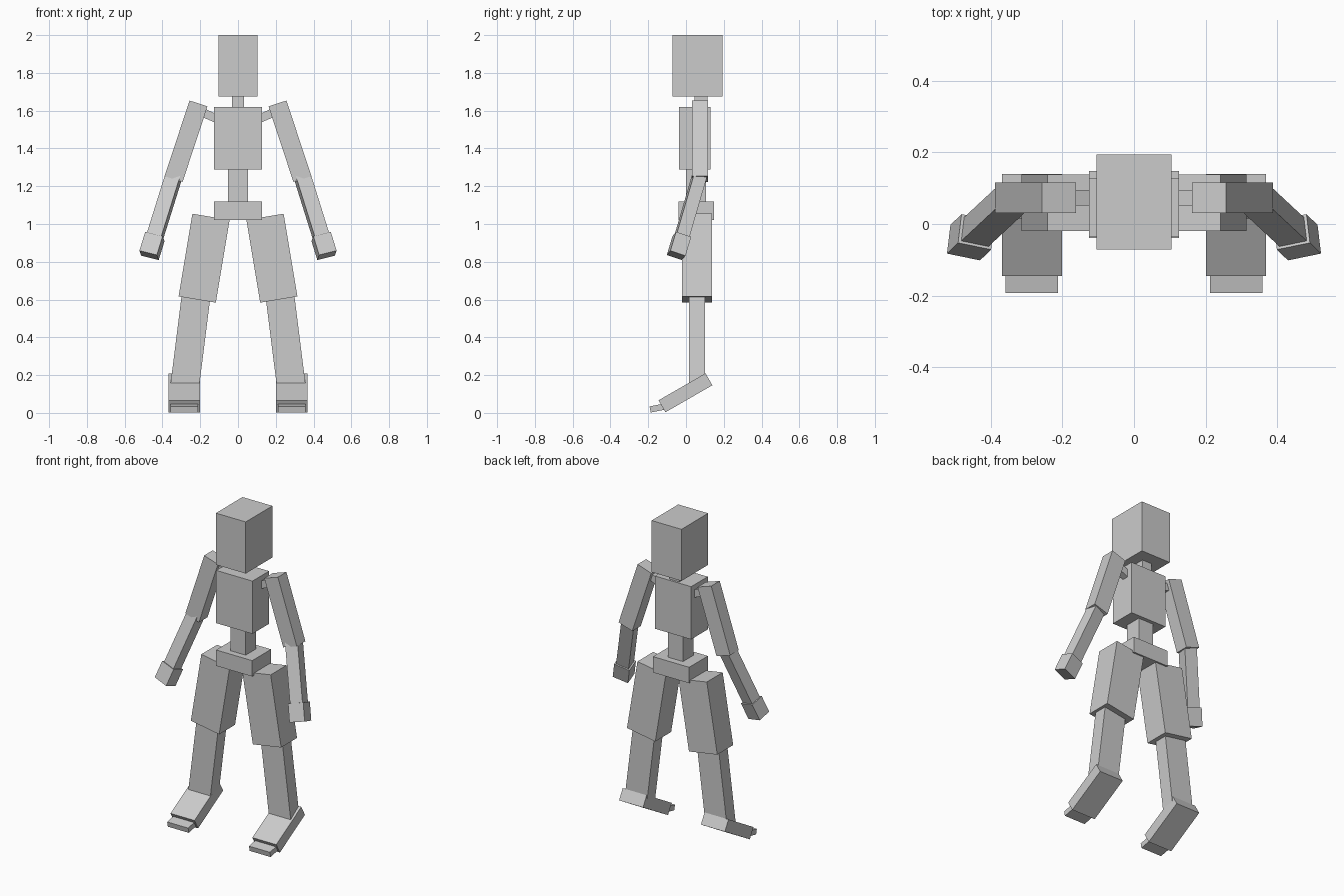
import bpy
import bmesh
from mathutils import Matrix, Vector

cube = bpy.data.objects.get("Cube")
if cube:
    bpy.data.objects.remove(cube, do_unlink=True)

# One plain grey for the whole figure
grey = bpy.data.materials.new("plain grey")
grey.use_nodes = True
grey.diffuse_color = (0.6, 0.6, 0.6, 1)
grey.node_tree.nodes["Principled BSDF"].inputs["Base Color"].default_value = (0.6, 0.6, 0.6, 1)


def beam(name, start, end, width, depth, side=(1, 0, 0)):
    """Box running from start to end; width lies along side, depth across it."""
    start, end, side = Vector(start), Vector(end), Vector(side)
    axis = (end - start).normalized()
    side = (side - axis * side.dot(axis)).normalized()
    across = axis.cross(side)
    turn = Matrix((side, across, axis)).transposed().to_4x4()
    size = Matrix.Diagonal((width, depth, (end - start).length, 1))
    bm = bmesh.new()
    bmesh.ops.create_cube(bm, size=1, matrix=turn @ size)
    mesh = bpy.data.meshes.new(name)
    bm.to_mesh(mesh)
    bm.free()
    mesh.materials.append(grey)
    obj = bpy.data.objects.new(name, mesh)
    obj.location = (start + end) / 2
    bpy.context.collection.objects.link(obj)
    return obj


def pair(name, start, end, width, depth, side=(1, 0, 0)):
    """The same limb box on the left (+x) and mirrored on the right."""
    for label, s in (("left", 1), ("right", -1)):
        def flip(v):
            return (v[0] * s, v[1], v[2])
        beam(f"{label}_{name}", flip(start), flip(end), width, depth, flip(side))


# Head, trunk and pelvis
beam("head", (0, 0.061, 1.675), (0, 0.061, 2.0), 0.208, 0.265)
beam("neck", (0, 0.08, 1.6), (0, 0.08, 1.69), 0.066, 0.07)
beam("chest", (0, 0.046, 1.288), (0, 0.046, 1.62), 0.252, 0.165)
beam("waist", (0, 0.053, 1.1), (0, 0.053, 1.3), 0.106, 0.105)
beam("pelvis", (0, 0.055, 1.02), (0, 0.055, 1.12), 0.252, 0.187)

# Arms: the forearms and hands bend forward and twist slightly
twist = (0.95, 0.2, 0.25)
pair("shoulder", (0.1, 0.073, 1.552), (0.21, 0.073, 1.6), 0.043, 0.045, (0, 1, 0))
pair("upper_arm", (0.209, 0.073, 1.638), (0.341, 0.073, 1.238), 0.1, 0.085)
pair("forearm", (0.338, 0.073, 1.26), (0.44, -0.022, 0.934), 0.08, 0.07, twist)
pair("hand", (0.44, -0.022, 0.934), (0.471, -0.052, 0.834), 0.097, 0.085, twist)

# Legs: feet slope down from heel to toe
pair("thigh", (0.143, 0.059, 1.038), (0.216, 0.059, 0.6), 0.2, 0.158)
pair("shin", (0.222, 0.058, 0.62), (0.281, 0.058, 0.15), 0.152, 0.085)
pair("foot", (0.285, 0.1215, 0.178), (0.285, -0.127, 0.035), 0.167, 0.073)
pair("toe", (0.285, -0.11, 0.034), (0.285, -0.19, 0.018), 0.146, 0.033)
